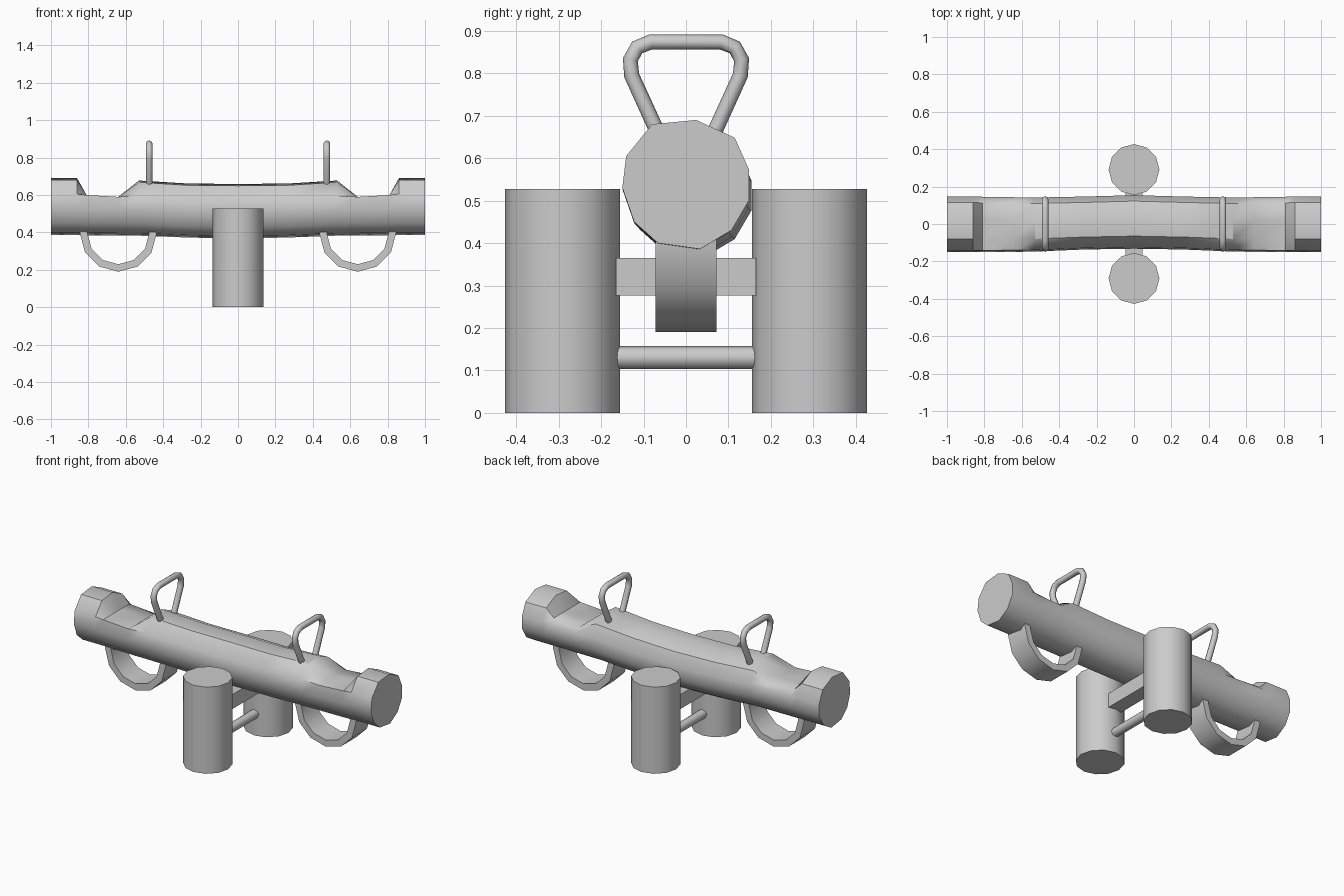
import bpy, bmesh, math

if "Cube" in bpy.data.objects:
    bpy.data.objects.remove(bpy.data.objects["Cube"])


def smooth(ob, angle=40):
    bpy.ops.object.select_all(action='DESELECT')
    ob.select_set(True)
    bpy.context.view_layer.objects.active = ob
    bpy.ops.object.shade_smooth_by_angle(angle=math.radians(angle))


def loft(name, rings, closed_ends=True):
    """Skin a row of equal-length closed rings and cap the ends."""
    bm = bmesh.new()
    loops = [[bm.verts.new(p) for p in ring] for ring in rings]
    n = len(loops[0])
    for a, b in zip(loops, loops[1:]):
        for i in range(n):
            bm.faces.new((a[i], a[(i + 1) % n], b[(i + 1) % n], b[i]))
    bm.faces.new(loops[0])
    bm.faces.new(loops[-1])
    bmesh.ops.recalc_face_normals(bm, faces=bm.faces)
    mesh = bpy.data.meshes.new(name)
    bm.to_mesh(mesh)
    bm.free()
    ob = bpy.data.objects.new(name, mesh)
    bpy.context.collection.objects.link(ob)
    return ob


# Log beam: irregular hewn section with a lowered seat near each end
section = [(.024, .15), (.115, .108), (.148, .034), (.148, -.04), (.107, -.11),
           (.033, -.154), (-.066, -.14), (-.122, -.09), (-.15, -.01),
           (-.141, .065), (-.08, .14)]
# x, shift y, centre z, scale, top limit
half = [(0, .012, .515, .96, 9), (.27, .006, .519, .95, 9),
        (.53, -.002, .532, .97, .682), (.64, -.002, .534, .98, .59),
        (.81, -.001, .537, .99, .60), (.86, 0, .54, 1, 9), (1, 0, .54, 1, 9)]
stations = [(-s[0],) + s[1:] for s in reversed(half[1:])] + half
beam = loft("log_beam", [[(x, dy + y * k, min(cz + z * k, top)) for y, z in section]
                         for x, dy, cz, k, top in stations])
smooth(beam)

# Upright posts either side of the beam
for side, label in ((-1, "front"), (1, "back")):
    bpy.ops.mesh.primitive_cylinder_add(vertices=12, radius=.136, depth=.527,
                                        location=(0, side * .291, .2635))
    post = bpy.context.object
    post.name = label + "_post"
    smooth(post)

# Pivot block under the beam and lower tie rod
bpy.ops.mesh.primitive_cube_add(size=1, location=(0, 0, .321))
block = bpy.context.object
block.name = "pivot_block"
block.scale = (.09, .33, .088)
bpy.ops.mesh.primitive_cylinder_add(vertices=8, radius=.027, depth=.33,
                                    location=(0, 0, .13),
                                    rotation=(math.pi / 2, 0, 0))
rod = bpy.context.object
rod.name = "tie_rod"
smooth(rod, 50)

for side, label in ((-1, "left"), (1, "right")):
    # Half-tyre bumper hanging below each seat
    rings = []
    for i in range(-1, 8):
        a = math.pi + math.radians(30) * min(max(i, 0), 6)
        lift = .03 if i in (-1, 7) else 0
        c, s = math.cos(a), math.sin(a)
        rings.append([(side * .64 + r * c, y, .395 + r * s + lift)
                      for r, y in ((.205, -.072), (.205, .072), (.165, .072), (.165, -.072))])
    smooth(loft(label + "_bumper", rings), 35)

    # Bent tube handle
    right = [(.083, .874), (.115, .861), (.131, .832), (.128, .795), (.062, .65)]
    path = [(-y, z) for y, z in reversed(right)] + right
    curve = bpy.data.curves.new(label + "_handle", 'CURVE')
    curve.dimensions = '3D'
    curve.bevel_depth = .018
    curve.bevel_resolution = 2
    curve.use_fill_caps = True
    spline = curve.splines.new('POLY')
    spline.points.add(len(path) - 1)
    for p, (y, z) in zip(spline.points, path):
        p.co = (side * .475, y, z, 1)
    handle = bpy.data.objects.new(label + "_handle", curve)
    bpy.context.collection.objects.link(handle)
    bpy.ops.object.select_all(action='DESELECT')
    handle.select_set(True)
    bpy.context.view_layer.objects.active = handle
    bpy.ops.object.convert(target='MESH')
    smooth(bpy.context.object, 50)
